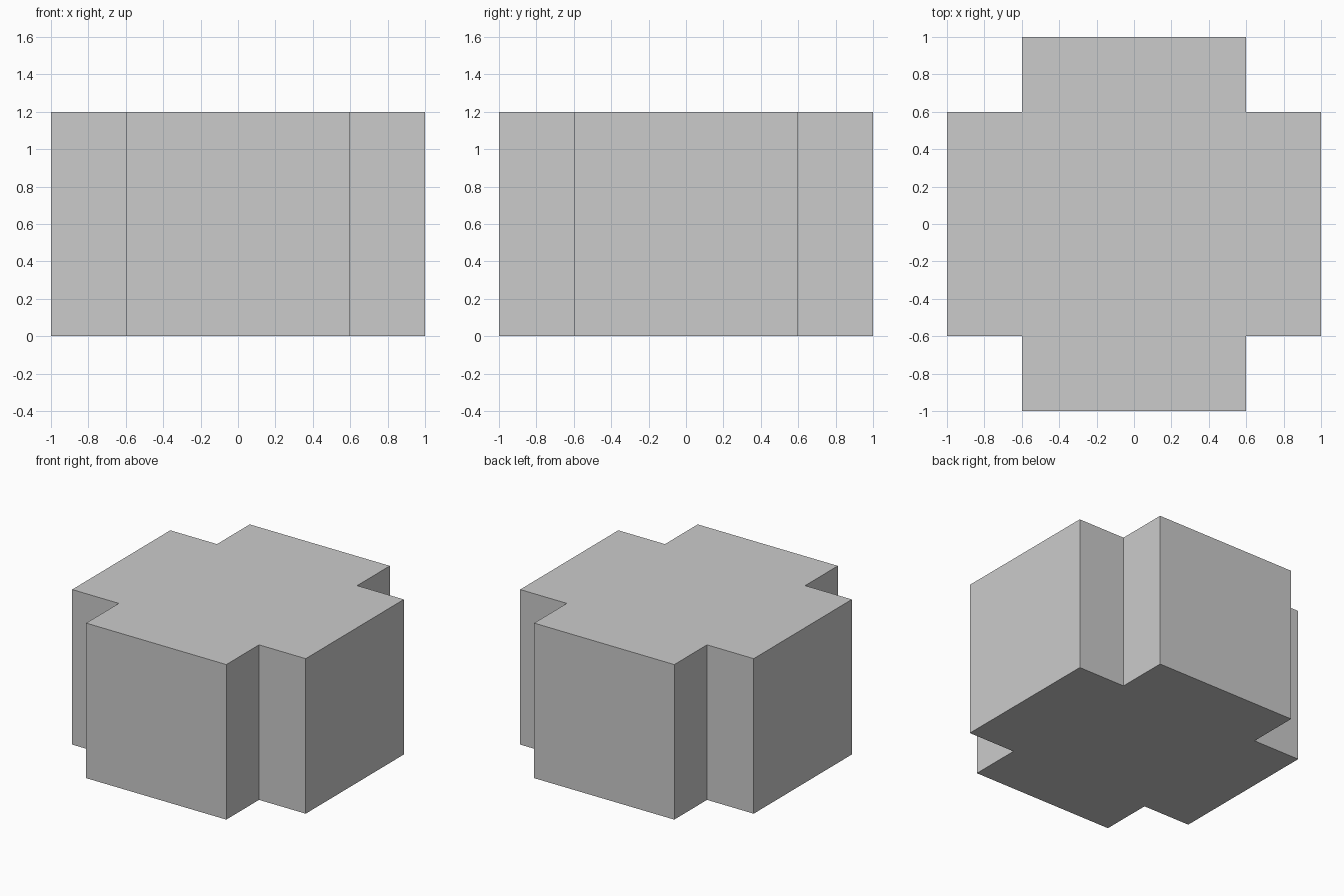
import bpy
import bmesh

if "Cube" in bpy.data.objects:
    bpy.data.objects.remove(bpy.data.objects["Cube"])

ARM, HALF, HEIGHT = 1.0, 0.6, 1.2

# Plus-shaped outline: one notched corner, rotated a quarter turn four times
outline = []
corner = [(ARM, HALF), (HALF, HALF), (HALF, ARM)]
for _ in range(4):
    outline += corner
    corner = [(-y, x) for x, y in corner]

# Solid block: outline face extruded upward
bm = bmesh.new()
base = bm.faces.new([bm.verts.new((x, y, 0)) for x, y in outline])
top = bmesh.ops.extrude_face_region(bm, geom=[base], use_keep_orig=True)["geom"]
bmesh.ops.translate(bm, vec=(0, 0, HEIGHT),
                    verts=[g for g in top if isinstance(g, bmesh.types.BMVert)])
bmesh.ops.recalc_face_normals(bm, faces=bm.faces)

mesh = bpy.data.meshes.new("cross_block")
bm.to_mesh(mesh)
bm.free()
bpy.context.collection.objects.link(bpy.data.objects.new("cross_block", mesh))
